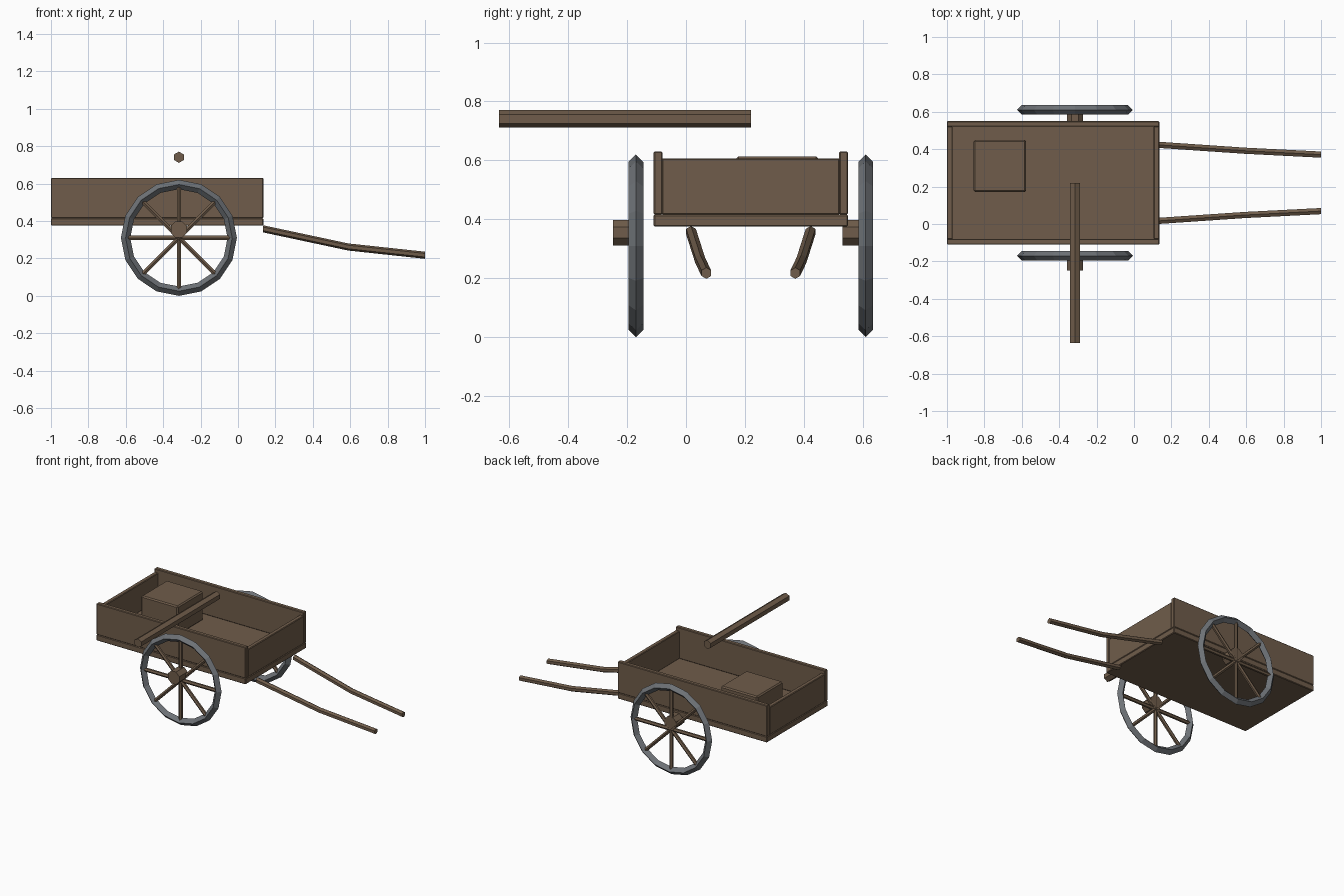
import bpy, bmesh, math
from mathutils import Vector

if "Cube" in bpy.data.objects:
    bpy.data.objects.remove(bpy.data.objects["Cube"])


def material(name, color):
    m = bpy.data.materials.new(name)
    m.diffuse_color = (*color, 1)
    m.use_nodes = True
    m.node_tree.nodes["Principled BSDF"].inputs["Base Color"].default_value = m.diffuse_color
    return m


wood = material("brown wood", (0.16, 0.108, 0.069))
iron = material("grey iron", (0.155, 0.168, 0.183))

CY = 0.22            # centre line of the cart
AXLE_X = -0.316
WHEEL_R = 0.31


def finish(name, bm, mat):
    bmesh.ops.recalc_face_normals(bm, faces=bm.faces)
    me = bpy.data.meshes.new(name)
    bm.to_mesh(me)
    bm.free()
    me.materials.append(mat)
    ob = bpy.data.objects.new(name, me)
    bpy.context.collection.objects.link(ob)
    return ob


def box(name, lo, hi, bevel=0.004):
    lo, hi = Vector(lo), Vector(hi)
    bm = bmesh.new()
    bmesh.ops.create_cube(bm, size=1)
    for v in bm.verts:
        v.co = (lo + hi) / 2 + v.co * (hi - lo)
    bmesh.ops.bevel(bm, geom=bm.edges[:], offset=bevel, segments=1, affect='EDGES')
    return finish(name, bm, wood)


def loft(bm, points, radius, sides, u, v, phase=0.0):
    """Sweep a polygon lying in the plane of u and v along the points."""
    u, v = Vector(u), Vector(v)
    rings = []
    for p in points:
        angles = [phase + math.tau * i / sides for i in range(sides)]
        rings.append([bm.verts.new(Vector(p) + radius * (u * math.cos(a) + v * math.sin(a)))
                      for a in angles])
    for a, b in zip(rings, rings[1:]):
        for i in range(sides):
            j = (i + 1) % sides
            bm.faces.new((a[i], a[j], b[j], b[i]))
    bm.faces.new(rings[0])
    bm.faces.new(rings[-1])


X, Y, Z = (1, 0, 0), (0, 1, 0), (0, 0, 1)

# Cart bed: floor, long sides, lower end boards
box("floor", (-1, -0.11, 0.375), (0.135, 0.55, 0.416))
for name, y in (("front_side", -0.11), ("back_side", 0.52)):
    box(name, (-1, y, 0.416), (0.135, y + 0.03, 0.63))
for name, x in (("tail_board", -1), ("head_board", 0.105)):
    box(name, (x, -0.082, 0.416), (x + 0.03, 0.522, 0.607))

# Crate inside the bed
box("crate", (-0.857, 0.17, 0.414), (-0.578, 0.45, 0.614), 0.008)

# Loose pole above the bed
bm = bmesh.new()
loft(bm, [(AXLE_X, -0.635, 0.741), (AXLE_X, 0.22, 0.741)], 0.03, 6, Z, X)
finish("pole", bm, wood)

# Wheels: diamond-section rim, eight spokes, hub offset upward
for side, y in (("front", CY - 0.39), ("back", CY + 0.39)):
    bpy.ops.mesh.primitive_torus_add(
        major_segments=16, minor_segments=4, major_radius=WHEEL_R - 0.025,
        minor_radius=0.025, location=(AXLE_X, y, WHEEL_R), rotation=(math.pi / 2, 0, 0))
    rim = bpy.context.object
    rim.name = side + "_wheel_rim"
    rim.data.materials.append(iron)

    bm = bmesh.new()
    c = Vector((AXLE_X, y, WHEEL_R))
    for k in range(8):
        a = k * math.tau / 8
        d = Vector((math.cos(a), 0, math.sin(a)))
        t = Vector((-math.sin(a), 0, math.cos(a)))
        loft(bm, [c, c + d * 0.275], 0.013, 6, Y, t)
    finish(side + "_wheel_spokes", bm, wood)

    bm = bmesh.new()
    loft(bm, [(AXLE_X, y - 0.078, 0.355), (AXLE_X, y + 0.012, 0.355)],
         0.047, 8, X, Z, math.pi / 8)
    finish(side + "_wheel_hub", bm, wood)

# Pulling shafts, bent downward and inward
for name, s in (("front_shaft", -1), ("back_shaft", 1)):
    bm = bmesh.new()
    loft(bm, [(0.135, CY + s * 0.203, 0.358), (0.59, CY + s * 0.172, 0.261),
              (1.0, CY + s * 0.151, 0.217)], 0.019, 6, Z, Y)
    finish(name, bm, wood)
